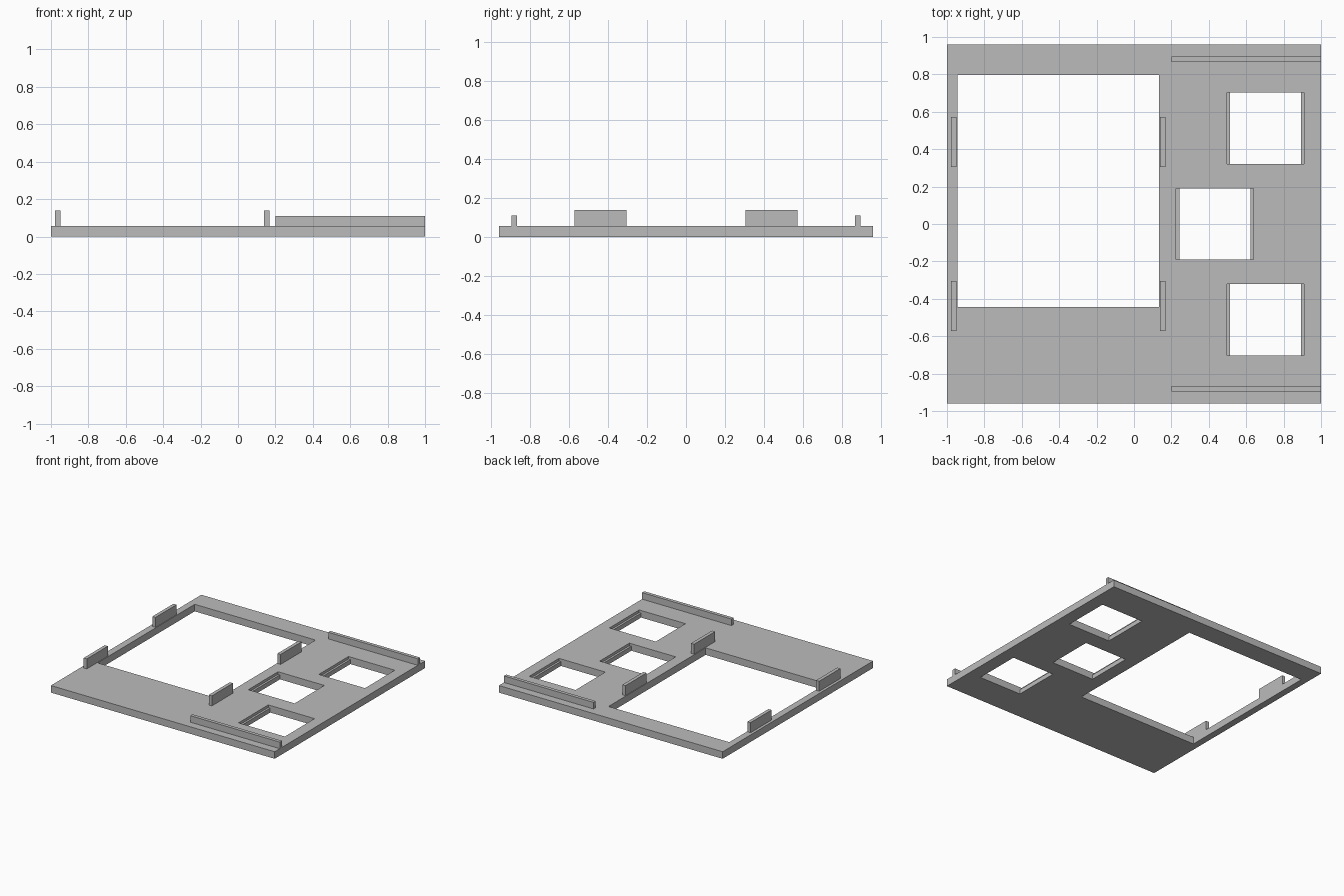
import bpy

if "Cube" in bpy.data.objects:
    bpy.data.objects.remove(bpy.data.objects["Cube"])

grey = bpy.data.materials.new("plain grey")
grey.use_nodes = True
COLOR = (0.5, 0.5, 0.5, 1)
grey.diffuse_color = COLOR
grey.node_tree.nodes["Principled BSDF"].inputs["Base Color"].default_value = COLOR

THICK = 0.057    # plate thickness
LEDGE = 0.036    # height of the ledges inside the small windows


def box(name, x, y, z):
    """Box spanning the given (low, high) ranges."""
    bpy.ops.mesh.primitive_cube_add(size=1)
    ob = bpy.context.object
    ob.name = ob.data.name = name
    for v in ob.data.vertices:
        v.co = [r[0] if c < 0 else r[1] for c, r in zip(v.co, (x, y, z))]
    ob.data.materials.append(grey)
    return ob


def cut(target, x, y, z):
    """Subtract a box from the target and discard the cutter."""
    cutter = box("cutter", x, y, z)
    cutter.hide_render = True
    mod = target.modifiers.new("cut", 'BOOLEAN')
    mod.operation = 'DIFFERENCE'
    mod.solver = 'EXACT'
    mod.object = cutter
    bpy.context.view_layer.objects.active = target
    bpy.ops.object.modifier_apply(modifier=mod.name)
    bpy.data.objects.remove(cutter)


# Base plate with one large opening
plate = box("base_plate", (-1, 1), (-0.96, 0.96), (0, THICK))
cut(plate, (-0.945, 0.135), (-0.443, 0.797), (-0.1, 0.2))

# Three small windows, each with a ledge on its left and right side
for cx, cy in ((0.703, 0.512), (0.432, 0), (0.703, -0.512)):
    rows = (cy - 0.19, cy + 0.19)
    cut(plate, (cx - 0.19, cx + 0.19), rows, (-0.1, 0.2))
    cut(plate, (cx - 0.207, cx + 0.207), rows, (LEDGE, 0.2))

# Upright tabs and long rails, mirrored front to back
for side, s in (("front", -1), ("back", 1)):
    tab_y = sorted((s * 0.304, s * 0.573))
    for place, x in (("outer", -0.978), ("inner", 0.14)):
        box(f"{side}_{place}_tab", (x, x + 0.028), tab_y, (THICK, 0.138))
    rail_y = sorted((s * 0.867, s * 0.895))
    box(f"{side}_rail", (0.2, 1), rail_y, (THICK, 0.11))
